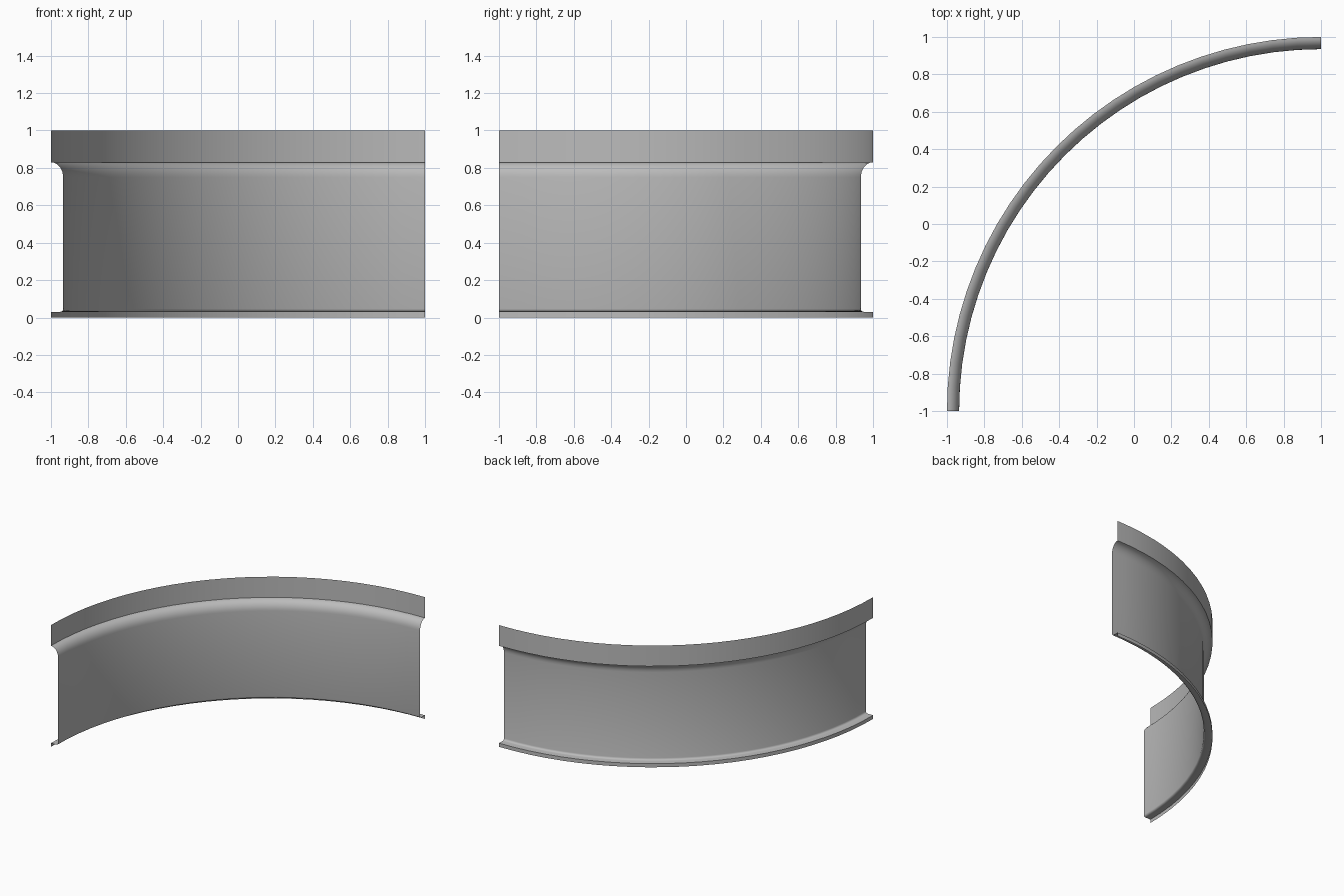
import bpy, bmesh, math
from mathutils import Vector, Matrix

cube = bpy.data.objects.get("Cube")
if cube:
    bpy.data.objects.remove(cube, do_unlink=True)

OUTER, WALL = 2.0, 1.935      # radii about the arc centre
CENTRE = Vector((1, -1, 0))
STEPS = 24

grey = bpy.data.materials.new("plain_grey")
grey.use_nodes = True
colour = (0.5, 0.5, 0.5, 1)
grey.diffuse_color = colour
grey.node_tree.nodes["Principled BSDF"].inputs["Base Color"].default_value = colour


def fillet(depth, height, z, count):
    """Quarter round from the wall (at z) out to a ledge (at z + height)."""
    angles = [math.pi / 2 * i / count for i in range(count + 1)]
    return [(WALL + depth * (1 - math.cos(a)), z + height * math.sin(a)) for a in angles]


# Section as (radius, height): bottom lip, small fillet, wall, cove, top band
lip = [(OUTER, 0), (OUTER, 0.03)]
small_fillet = fillet(0.016, -0.016, 0.046, 3)[::-1]
cove = fillet(OUTER - WALL, 0.08, 0.75, 8)
section = lip + small_fillet + cove + [(OUTER, 1)]

# Sweep the section through a quarter turn
bm = bmesh.new()
rings = []
for i in range(STEPS + 1):
    turn = Matrix.Rotation(math.pi / 2 * (1 + i / STEPS), 3, 'Z')
    rings.append([bm.verts.new(CENTRE + turn @ Vector((r, 0, z))) for r, z in section])
for a, b in zip(rings, rings[1:]):
    for j in range(len(section) - 1):
        bm.faces.new((a[j], b[j], b[j + 1], a[j + 1]))

mesh = bpy.data.meshes.new("curved_wall_panel")
bm.to_mesh(mesh)
bm.free()
mesh.materials.append(grey)
panel = bpy.data.objects.new("curved_wall_panel", mesh)
bpy.context.collection.objects.link(panel)

# Smooth along the curve, crisp at the lip and band edges
bpy.ops.object.select_all(action='DESELECT')
panel.select_set(True)
bpy.context.view_layer.objects.active = panel
bpy.ops.object.shade_smooth_by_angle(angle=math.radians(35))
